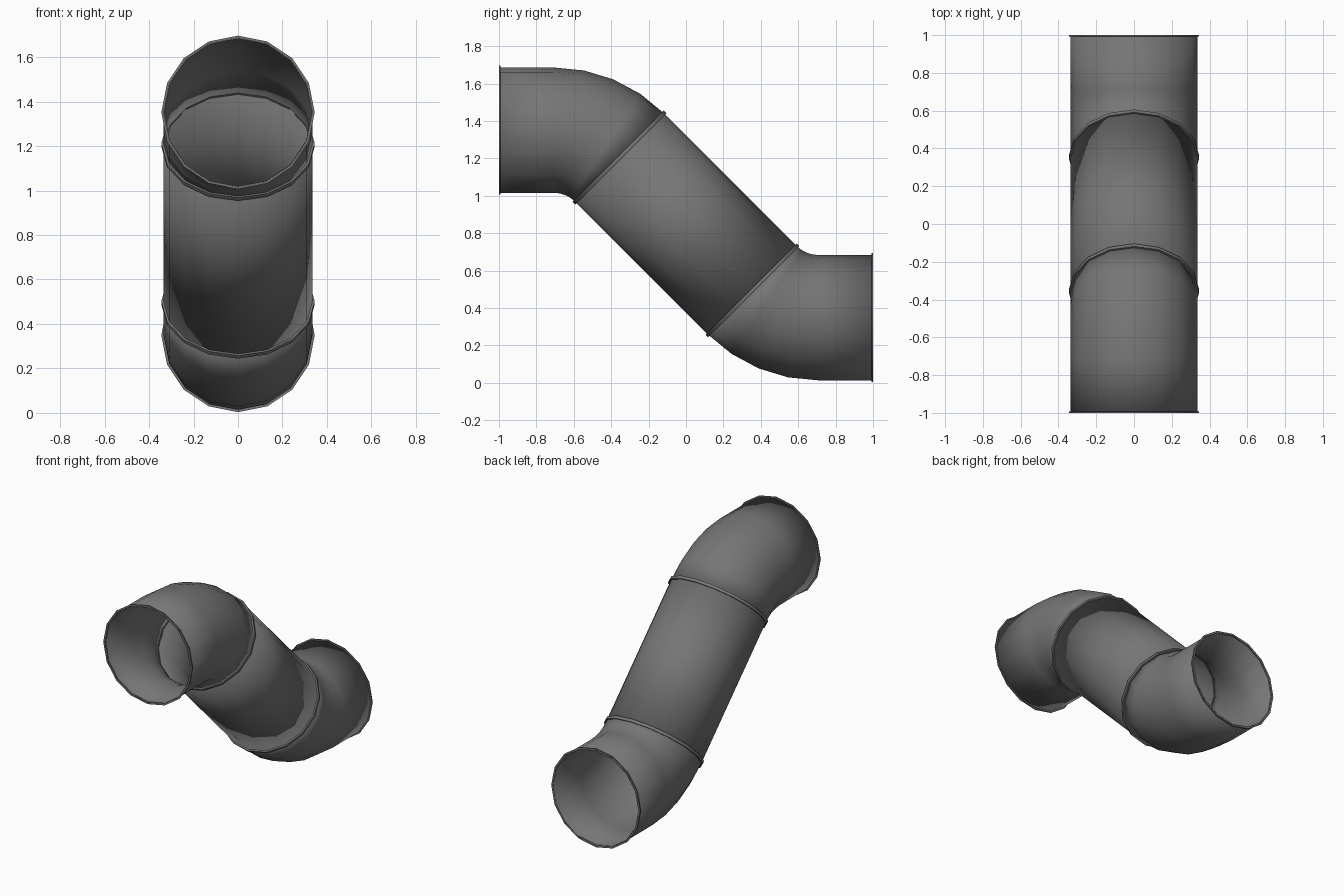
import bpy, bmesh
from math import sin, cos, pi, radians
from mathutils import Vector, Matrix

cube = bpy.data.objects.get("Cube")
if cube:
    bpy.data.objects.remove(cube, do_unlink=True)

SIDES = 16
R = 0.335          # pipe radius
LIP = 0.345        # radius of the raised beads
BEND = 0.5         # bend radius of the elbow axis
MID = 0.85         # height of the centre of symmetry

metal = bpy.data.materials.new("dark grey metal")
metal.use_nodes = True
grey = (0.18, 0.18, 0.18, 1)
metal.diffuse_color = grey
bsdf = metal.node_tree.nodes["Principled BSDF"]
bsdf.inputs["Base Color"].default_value = grey
bsdf.inputs["Roughness"].default_value = 0.6


def sweep(name, stations, wall=0.0, closed=False, turn=False):
    """Skin 16-sided rings; a station is (y, z, downward tilt, radius)."""
    bm = bmesh.new()
    rings = []
    for y, z, tilt, r in stations:
        up = Vector((0, sin(tilt), cos(tilt)))
        ring = []
        for i in range(SIDES):
            a = 2 * pi * i / SIDES
            ring.append(bm.verts.new(Vector((r * sin(a), y, z)) + up * r * cos(a)))
        rings.append(ring)
    pairs = list(zip(rings, rings[1:]))
    if closed:
        pairs.append((rings[-1], rings[0]))
    for a, b in pairs:
        for i in range(SIDES):
            j = (i + 1) % SIDES
            bm.faces.new((a[i], a[j], b[j], b[i]))
    # the lower half is the upper half turned about the centre
    if turn:
        bmesh.ops.rotate(bm, verts=bm.verts, cent=(0, 0, MID),
                         matrix=Matrix.Rotation(pi, 3, 'X'))
    bmesh.ops.recalc_face_normals(bm, faces=bm.faces)
    mesh = bpy.data.meshes.new(name)
    bm.to_mesh(mesh)
    bm.free()
    mesh.materials.append(metal)
    obj = bpy.data.objects.new(name, mesh)
    bpy.context.collection.objects.link(obj)
    if wall:
        solid = obj.modifiers.new("wall", 'SOLIDIFY')
        solid.thickness = wall
        solid.offset = -1
    bpy.ops.object.select_all(action='DESELECT')
    obj.select_set(True)
    bpy.context.view_layer.objects.active = obj
    bpy.ops.object.shade_smooth_by_angle(angle=radians(35))
    return obj


def bead(name, y, z, tilt, width, turn):
    """Thin raised hoop around the pipe."""
    dy, dz = cos(tilt) * width / 2, -sin(tilt) * width / 2
    outline = ((-1, R - 0.004), (-1, LIP), (1, LIP), (1, R - 0.004))
    sweep(name, [(y + s * dy, z + s * dz, tilt, r) for s, r in outline],
          closed=True, turn=turn)


# Axis of the upper elbow: straight mouth, then four steps down to 45 degrees
slope = pi / 4
top_z = MID + 0.355 + BEND * (1 - cos(slope))
arc_y = -0.355 - BEND * sin(slope)
elbow = [(-1, top_z, 0, R)]
for k in range(5):
    t = slope * k / 4
    elbow.append((arc_y + BEND * sin(t), top_z - BEND * (1 - cos(t)), t, R))
joint_y, joint_z = elbow[-1][:2]

for label, turn in (("upper", False), ("lower", True)):
    sweep(label + "_elbow", elbow, wall=0.004, turn=turn)
    bead(label + "_joint_bead", joint_y, joint_z, slope, 0.02, turn)
    bead(label + "_mouth_rim", -0.996, top_z, 0, 0.008, turn)

# Sloping middle pipe
sweep("middle_pipe", [(joint_y, joint_z, slope, R),
                      (-joint_y, 2 * MID - joint_z, slope, R)], wall=0.004)
